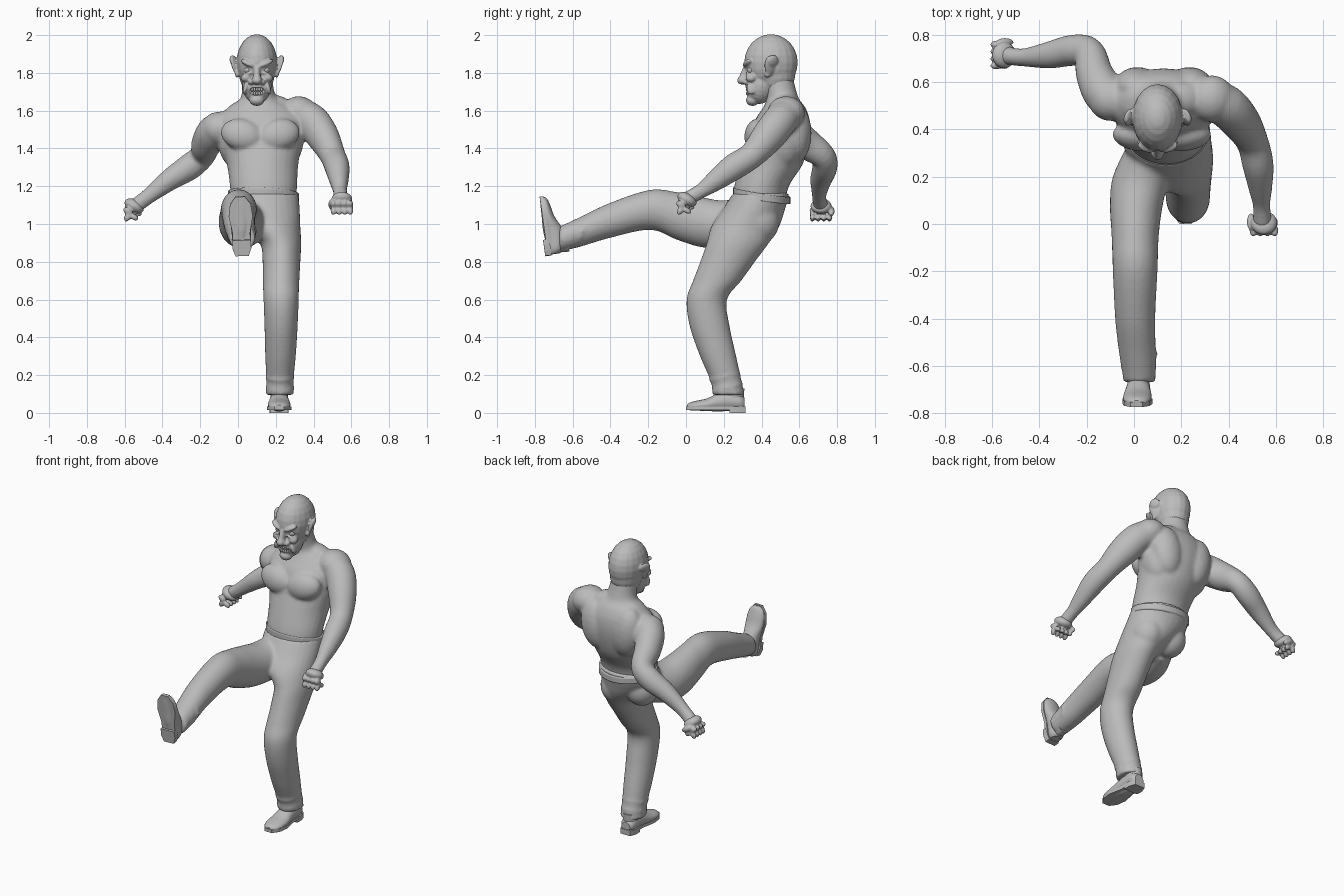
import bpy, bmesh, math
from mathutils import Vector, Matrix, Euler

cube = bpy.data.objects.get("Cube")
if cube:
    bpy.data.objects.remove(cube, do_unlink=True)

grey = bpy.data.materials.new("plain grey")
grey.use_nodes = True
GREY = (0.5, 0.5, 0.5, 1)
grey.diffuse_color = GREY
grey.node_tree.nodes["Principled BSDF"].inputs["Base Color"].default_value = GREY
X, Y, Z = Vector((1, 0, 0)), Vector((0, 1, 0)), Vector((0, 0, 1))


def spline(rings, steps=5):
    """Catmull-Rom samples through rings of (x, y, z, half width, half depth)."""
    pts = [rings[0]] + list(rings) + [rings[-1]]
    out = []
    for p, a, b, q in zip(pts, pts[1:], pts[2:], pts[3:]):
        for k in range(steps):
            t = k / steps
            out.append([0.5 * (2 * v1 + (v2 - v0) * t + (2 * v0 - 5 * v1 + 4 * v2 - v3) * t * t
                        + (3 * v1 - v0 - 3 * v2 + v3) * t ** 3)
                        for v0, v1, v2, v3 in zip(p, a, b, q)])
    return out + [list(rings[-1])]


def loft(bm, rings, axes=None, sides=28, matrix=Matrix()):
    """Elliptical loft; sections lie in the given axes, or across the path."""
    samples = spline(rings)
    loops = []
    for i, (x, y, z, a, b) in enumerate(samples):
        if axes:
            u, v = axes
        else:
            t = Vector(samples[min(i + 1, len(samples) - 1)][:3]) - Vector(samples[max(i - 1, 0)][:3])
            u = t.cross(Z).normalized()
            v = u.cross(t).normalized()
        ring = []
        for k in range(sides):
            w = math.tau * k / sides
            ring.append(bm.verts.new(matrix @ (Vector((x, y, z)) + u * a * math.cos(w) + v * b * math.sin(w))))
        loops.append(ring)
    faces = [bm.faces.new((p[k - 1], p[k], q[k], q[k - 1]))
             for p, q in zip(loops, loops[1:]) for k in range(sides)]
    faces += [bm.faces.new(loops[0]), bm.faces.new(loops[-1])]
    bmesh.ops.recalc_face_normals(bm, faces=faces)


def blob(bm, loc, size, rot=(0, 0, 0)):
    m = Matrix.LocRotScale(Vector(loc), Euler([math.radians(r) for r in rot]), Vector(size))
    bmesh.ops.create_uvsphere(bm, u_segments=20, v_segments=12, radius=1, matrix=m)


def finish(bm, name, voxel=0, smooth=4):
    """Turn the parts into one object, fused into a single skin if voxel is set."""
    mesh = bpy.data.meshes.new(name)
    bm.to_mesh(mesh)
    bm.free()
    mesh.materials.append(grey)
    mesh.shade_smooth()
    ob = bpy.data.objects.new(name, mesh)
    bpy.context.collection.objects.link(ob)
    if voxel:
        r = ob.modifiers.new("fuse", 'REMESH')
        r.mode, r.voxel_size, r.use_smooth_shade = 'VOXEL', voxel, True
        s = ob.modifiers.new("soften", 'SMOOTH')
        s.factor, s.iterations = 0.5, smooth
    return ob


# Bare upper body: torso, neck, muscles
bm = bmesh.new()
loft(bm, [(.135, .38, 1.08, .17, .14), (.135, .40, 1.2, .178, .145), (.13, .455, 1.32, .19, .165),
          (.125, .495, 1.45, .22, .16), (.125, .51, 1.55, .23, .145), (.12, .52, 1.62, .17, .11),
          (.11, .51, 1.67, .095, .085), (.1, .48, 1.78, .08, .085)], (X, Y))
for s in (-1, 1):
    blob(bm, (.118 + s * .1, .37, 1.475), (.112, .06, .083), (-12, s * -12, s * 8))   # chest
    blob(bm, (.125 + s * .11, .58, 1.48), (.1, .085, .16), (0, s * 8, 0))             # back
    blob(bm, (.12 + s * .15, .51, 1.42), (.075, .1, .13), (0, s * 12, 0))             # flank
    blob(bm, (.12 + s * .09, .53, 1.62 + s * .01), (.1, .07, .05), (0, s * 18, 0))    # neck muscle
blob(bm, (-.1, .53, 1.505), (.095, .095, .09))
blob(bm, (.33, .53, 1.59), (.1, .1, .085), (0, 20, 0))

# Arms
loft(bm, [(0, .51, 1.53, .07, .07), (-.11, .54, 1.5, .09, .09), (-.165, .63, 1.43, .08, .085),
          (-.19, .725, 1.36, .066, .068), (-.26, .735, 1.3, .066, .07), (-.36, .715, 1.235, .057, .058),
          (-.47, .705, 1.15, .038, .042), (-.55, .715, 1.09, .04, .04)])
loft(bm, [(.25, .53, 1.57, .08, .08), (.37, .51, 1.56, .09, .09), (.445, .44, 1.47, .085, .09),
          (.5, .35, 1.365, .068, .07), (.525, .25, 1.3, .066, .07), (.535, .15, 1.225, .05, .054),
          (.54, .08, 1.175, .037, .04), (.545, 0, 1.13, .04, .038)])
finish(bm, "upper_body", .011, 5)


# Clenched hands
def fist(name, palm, along, across):
    bm = bmesh.new()
    d, s = Vector(along).normalized(), Vector(across)
    n = d.cross(s).normalized()
    c = Vector(palm)
    frame = Matrix((s, d, n)).transposed()
    rot = [math.degrees(a) for a in frame.to_euler()]
    blob(bm, c, (.056, .056, .034), rot)
    for i in range(4):
        root = c + s * (i - 1.5) * .03
        for f, h, size in ((.042, .006, (.016, .027, .018)), (.058, .032, (.015, .017, .028)),
                           (.03, .05, (.014, .026, .015))):
            blob(bm, root + d * f + n * h, size, rot)
    blob(bm, c + s * .055 + d * .01 + n * .025, (.017, .042, .018), rot)
    finish(bm, name, .006, 2)


fist("right_fist", (-.55, .715, 1.095), (-.85, 0, -.5), (0, 1, 0))
fist("left_fist", (.55, .005, 1.13), (0, -.85, -.5), (-1, 0, 0))

# Trousers: hips with the standing leg, then the raised leg
bm = bmesh.new()
loft(bm, [(.135, .40, 1.165, .184, .15), (.14, .36, 1.08, .187, .165), (.175, .315, .99, .155, .18),
          (.225, .275, .9, .11, .165), (.23, .22, .8, .1, .145), (.228, .165, .7, .097, .128),
          (.228, .11, .6, .093, .107), (.228, .125, .46, .088, .106), (.225, .17, .3, .081, .096),
          (.222, .212, .17, .072, .082), (.222, .225, .095, .075, .085)], (X, Y))
loft(bm, [(.07, .33, 1.03, .1, .12), (.03, .2, 1.0, .12, .125), (.01, .08, 1.01, .112, .133),
          (.005, -.05, 1.043, .1, .126), (.005, -.19, 1.075, .095, .106), (.005, -.4, 1.02, .085, .093),
          (.015, -.55, .962, .078, .08), (.022, -.64, .93, .07, .07), (.022, -.67, .92, .068, .068)], (X, Z))
blob(bm, (.05, .38, 1.03), (.1, .105, .11))
blob(bm, (.225, .375, 1.01), (.1, .12, .12))
for y, z, r in ((-.6, .945, .078), (-.55, .96, .082)):       # cloth folds at the ankles
    blob(bm, (.02, y, z), (r, .022, r), (-22, 0, 0))
for y, z, r in ((.22, .135, .078), (.205, .19, .079)):
    blob(bm, (.222, y, z), (r, r + .008, .018), (12, 0, 0))
finish(bm, "trousers", .011, 4)

# Waistband edge
bm = bmesh.new()
loft(bm, [(.135, .40, 1.13, .187, .152), (.135, .4, 1.168, .187, .152)],
     (Vector((1, 0, -.04)), Vector((0, 1, -.16))))
finish(bm, "waistband")


# Shoes: upper, sole and heel block, heel at the local origin and toe towards -y
def shoe(name, matrix):
    bm = bmesh.new()
    loft(bm, [(0, -.005, .05, .03, .03), (0, -.03, .058, .046, .045), (0, -.09, .064, .05, .053),
              (0, -.14, .057, .053, .05), (0, -.2, .044, .06, .034), (0, -.26, .038, .056, .026),
              (0, -.295, .034, .04, .02), (0, -.31, .03, .018, .012)], (X, Z), matrix=matrix)
    loft(bm, [(0, -.065, .06, .046, .055), (0, -.06, .13, .047, .054)], (X, Y), matrix=matrix)
    outline = [(-.035, 0), (.035, 0), (.05, -.04), (.046, -.12), (.064, -.21), (.055, -.275), (.025, -.315),
               (-.025, -.315), (-.055, -.275), (-.064, -.21), (-.046, -.12), (-.05, -.04)]
    heel = outline[:3] + [(.048, -.085), (-.048, -.085)] + outline[-1:]
    for pts, low, high in ((outline, .014, .034), (heel, 0, .02)):
        a, b = ([bm.verts.new(matrix @ Vector((x, y, h))) for x, y in pts] for h in (low, high))
        fs = [bm.faces.new(a), bm.faces.new(b)]
        fs += [bm.faces.new((a[i - 1], a[i], b[i], b[i - 1])) for i in range(len(a))]
        bmesh.ops.recalc_face_normals(bm, faces=fs)
    ob = finish(bm, name)
    bpy.context.view_layer.objects.active = ob
    ob.select_set(True)
    bpy.ops.object.shade_smooth_by_angle(angle=math.radians(40))
    ob.select_set(False)


shoe("left_shoe", Matrix.Translation((.218, .315, 0)))
shoe("right_shoe", Matrix.Translation((.022, -.745, .83)) @ Euler((math.radians(-82), math.radians(-2), 0)).to_matrix().to_4x4())

# Head with scowling face
HX = .1
bm = bmesh.new()
blob(bm, (HX, .45, 1.855), (.108, .142, .15))
blob(bm, (HX, .47, 1.8), (.095, .11, .12))
blob(bm, (HX, .395, 1.735), (.078, .08, .1), (-10, 0, 0))
blob(bm, (HX, .352, 1.655), (.04, .035, .03))                            # chin
loft(bm, [(HX, .325, 1.835, .016, .02), (HX, .31, 1.79, .018, .025), (HX, .302, 1.765, .026, .026),
          (HX, .31, 1.745, .02, .015)], (X, Y))                          # nose
blob(bm, (HX, .297, 1.76), (.026, .026, .022))
for s in (-1, 1):
    blob(bm, (HX + s * .028, .318, 1.752), (.018, .02, .015))            # nostril
    blob(bm, (HX + s * .046, .327, 1.85), (.044, .024, .015), (0, s * -24, s * 18))   # brow
    blob(bm, (HX + s * .056, .345, 1.775), (.03, .03, .024), (0, s * 20, 0))   # cheek
    blob(bm, (HX + s * .045, .33, 1.797), (.026, .014, .007), (0, s * 12, 0))  # lower lid
    blob(bm, (HX + s * .06, .345, 1.72), (.012, .025, .035), (0, s * -15, 0))  # mouth fold
    blob(bm, (HX + s * .115, .445, 1.84), (.012, .034, .055), (8, s * 14, s * 30))  # ear
    blob(bm, (HX + s * .125, .46, 1.865), (.012, .032, .03), (0, s * 14, s * 30))
    blob(bm, (HX + s * .105, .43, 1.795), (.012, .016, .02))
for k in range(2):                                                       # forehead creases
    blob(bm, (HX, .327 + k * .008, 1.882 + k * .024), (.05, .012, .006))
head = finish(bm, "head", .0055, 3)

# Mouth opening
bm = bmesh.new()
blob(bm, (HX, .315, 1.702), (.05, .035, .022))
cutter = finish(bm, "mouth_cutter")
cutter.hide_render = True
cutter.hide_viewport = True
cut = head.modifiers.new("mouth", 'BOOLEAN')
cut.operation, cut.object = 'DIFFERENCE', cutter

# Teeth and eyes
bm = bmesh.new()
for row in (-1, 1):
    for i in range(7):
        k = i - 3
        blob(bm, (HX + k * .0125, .326 + k * k * .002, 1.702 + row * .0105), (.0068, .008, .0105))
finish(bm, "teeth")
bm = bmesh.new()
for s in (-1, 1):
    blob(bm, (HX + s * .046, .346, 1.815), (.021, .021, .019))
finish(bm, "eyes")
